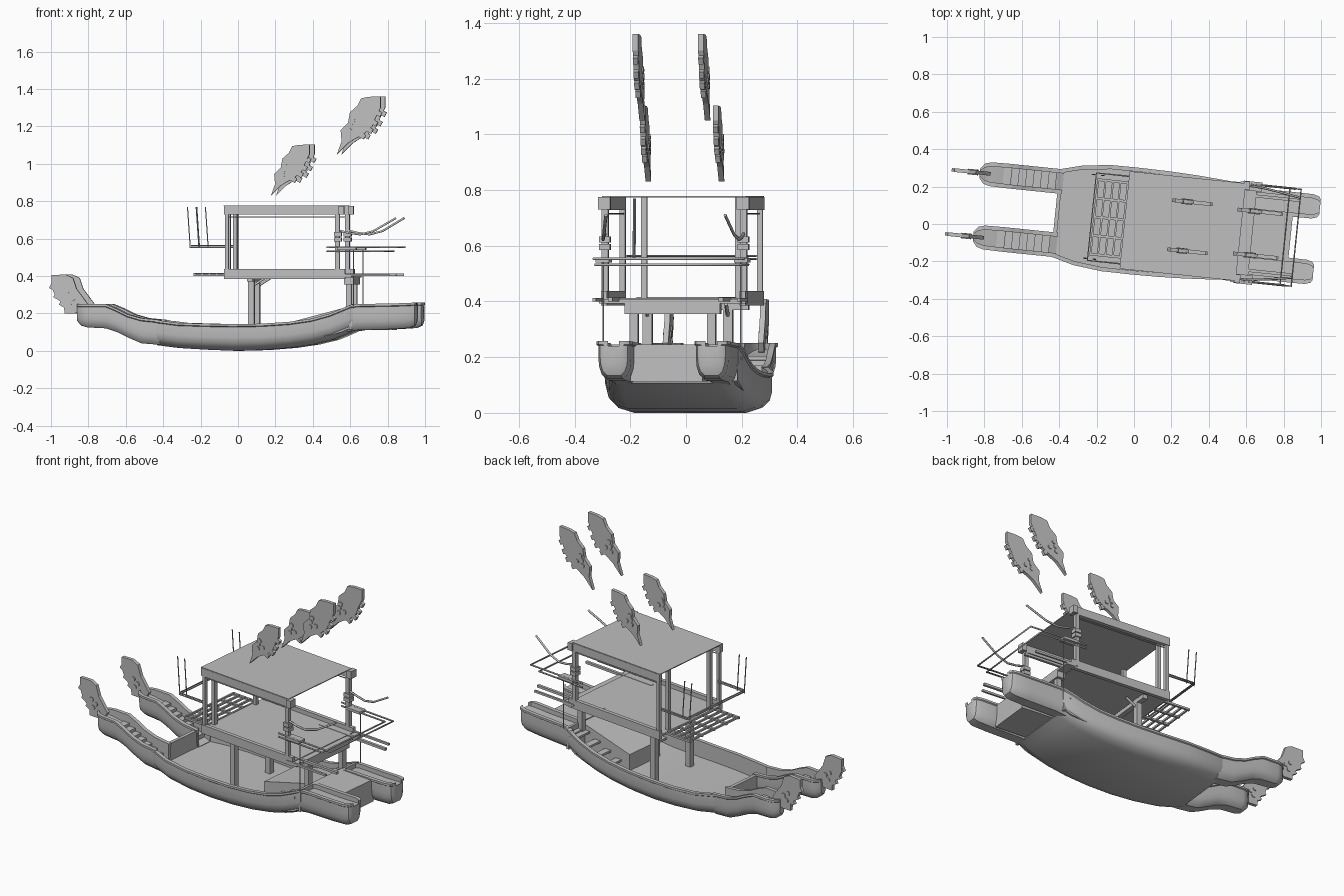
import bpy, bmesh, math
from mathutils import Matrix, Vector

cube = bpy.data.objects.get("Cube")
if cube:
    bpy.data.objects.remove(cube)

grey = bpy.data.materials.new("plain grey")
grey.use_nodes = True
grey.diffuse_color = (0.52, 0.52, 0.52, 1)
grey.node_tree.nodes["Principled BSDF"].inputs["Base Color"].default_value = (0.52, 0.52, 0.52, 1)

# The whole boat is built along x and then turned slightly in plan
TURN = Matrix.Rotation(math.radians(-5.9), 4, "Z") @ Matrix.Translation((0, 0.016, 0))
SIDES = (("right", -1), ("left", 1))

# Half cross-sections as (share of half width, share of height)
FLAT = [(1, .5), (.97, .28), (.88, .1), (.72, 0)]
ROUND = [(1, .55), (.95, .32), (.8, .12), (.5, 0)]


def place(name, data):
    data.materials.append(grey)
    obj = bpy.data.objects.new(name, data)
    bpy.context.collection.objects.link(obj)
    obj.matrix_world = TURN
    return obj


def from_bmesh(name, bm, smooth=False):
    bmesh.ops.recalc_face_normals(bm, faces=bm.faces)
    me = bpy.data.meshes.new(name)
    bm.to_mesh(me)
    bm.free()
    obj = place(name, me)
    if smooth:
        bpy.ops.object.select_all(action="DESELECT")
        obj.select_set(True)
        bpy.context.view_layer.objects.active = obj
        bpy.ops.object.shade_smooth_by_angle(angle=math.radians(35))
    return obj


def box(name, x, y, z):
    """Box from (min, max) pairs."""
    bm = bmesh.new()
    lo, hi = Vector((x[0], y[0], z[0])), Vector((x[1], y[1], z[1]))
    m = Matrix.Translation((lo + hi) / 2) @ Matrix.Diagonal((*(hi - lo), 1))
    bmesh.ops.create_cube(bm, size=1, matrix=m)
    return from_bmesh(name, bm)


def post(name, x, y, z0, z1, r):
    return box(name, (x - r, x + r), (y - r, y + r), (z0, z1))


def tube(name, pts, r):
    cu = bpy.data.curves.new(name, "CURVE")
    cu.dimensions = "3D"
    cu.bevel_depth, cu.bevel_resolution, cu.use_fill_caps = r, 1, True
    sp = cu.splines.new("POLY")
    sp.points.add(len(pts) - 1)
    for p, co in zip(sp.points, pts):
        p.co = (*co, 1)
    return place(name, cu)


def slab(bm, outline, y, t):
    """Side-view outline extruded to half thickness t about y."""
    face = bm.faces.new([bm.verts.new((x, y - t, z)) for x, z in outline])
    ext = bmesh.ops.extrude_face_region(bm, geom=[face])
    bmesh.ops.translate(bm, vec=(0, 2 * t, 0), verts=[v for v in ext["geom"] if isinstance(v, bmesh.types.BMVert)])


def trough(name, stations, section, yc=0.0):
    """Open hull lofted through stations of (x, half width, keel, rim, floor)."""
    bm = bmesh.new()
    rings = []
    for x, w, keel, rim, floor in stations:
        h = rim - keel
        wall = min(0.016, w * 0.4)
        half = [(w + .006, rim), (w + .006, rim - .012), (w, rim - .016)]
        half += [(w * a, keel + h * b) for a, b in section]
        inner = [(w - wall, floor), (w - wall, rim)]
        ring = half + [(-y, z) for y, z in reversed(half)]
        ring += [(-y, z) for y, z in reversed(inner)] + inner
        rings.append([bm.verts.new((x, yc + y, z)) for y, z in ring])
    for a, b in zip(rings, rings[1:]):
        for i in range(len(a)):
            j = (i + 1) % len(a)
            bm.faces.new((a[i], a[j], b[j], b[i]))
    for ring in (rings[0], rings[-1]):
        bm.faces.new(ring)
    return from_bmesh(name, bm, True)


def head(name, outline, y, eyes, teeth):
    """Flat carved head with studs on both faces and a toothed edge."""
    bm = bmesh.new()
    t = 0.01
    slab(bm, outline, y, t)
    turn = Matrix.Rotation(math.pi / 2, 4, "X")
    for x, z in eyes:
        bmesh.ops.create_cone(bm, cap_ends=True, segments=10, radius1=.013, radius2=.013,
                              depth=2 * t + .01, matrix=Matrix.Translation((x, y, z)) @ turn)
    for x, z in teeth:
        m = Matrix.Translation((x, y, z)) @ Matrix.Rotation(.5, 4, "Y") @ Matrix.Diagonal((.034, .018, .026, 1))
        bmesh.ops.create_cube(bm, size=1, matrix=m)
    return from_bmesh(name, bm)


# Main hull, forked bow and forked stern
trough("main_hull", [(-.42, .23, .03, .165, .06), (-.3, .262, .015, .15, .055), (-.15, .279, .006, .145, .05),
                     (0, .28, 0, .143, .05), (.15, .278, .004, .145, .05), (.3, .272, .016, .155, .055),
                     (.42, .264, .034, .172, .07), (.52, .256, .058, .2, .085), (.58, .25, .082, .225, .1),
                     (.64, .238, .108, .25, .13)], FLAT)
bow = [(-.4, .06, .032, .165, .062), (-.5, .06, .04, .175, .1), (-.57, .06, .07, .195, .13),
       (-.63, .06, .1, .225, .165), (-.69, .06, .12, .25, .195), (-.79, .058, .125, .25, .21),
       (-.825, .048, .135, .25, .22), (-.848, .02, .16, .25, .23)]
stern = [(.6, .06, .1, .235, .21), (.66, .06, .11, .25, .225), (.85, .06, .116, .253, .225),
         (.94, .059, .122, .256, .23), (.97, .05, .135, .258, .235), (.98, .034, .16, .258, .24)]
for side, s in SIDES:
    trough(side + "_bow_prong", bow, ROUND, .17 * s)
    trough(side + "_stern_prong", stern, ROUND, .176 * s)
    for i in range(7):
        x, z = -.46 - i * .04, .1 + i * .0175
        box(f"{side}_bow_step", (x - .022, x + .022), (.17 * s - .046, .17 * s + .046), (z - .03, z))
box("bow_transom", (-.425, -.405), (-.125, .125), (.035, .16))
box("stern_deck", (.625, .84), (-.13, .13), (.112, .245))
box("stern_bulkhead", (.62, .635), (-.235, .235), (.115, .245))

# Sloping centre ramp with a stair of benches on each side of it
ramp = bmesh.new()
slab(ramp, [(.28, .05), (.28, .15), (.62, .24), (.62, .1)], 0, .125)
from_bmesh("stern_ramp", ramp)
for side, s in SIDES:
    for i in range(4):
        x, z = .34 + i * .075, .09 + i * .033
        box(side + "_rowing_bench", (x, x + .04), sorted((.12 * s, .248 * s)), (z, z + .012))

# Posts carrying the upper deck
for side, s in SIDES:
    post(side + "_middle_support", .085, .145 * s, .05, .395, .017)
    post(side + "_stern_support", .61, .14 * s, .2, .4, .015)
    tube(side + "_middle_brace", [(.09, .145 * s, .345), (.16, .145 * s, .39)], .007)
    tube(side + "_stay_rod", [(.645, .248 * s, .24), (.645, .248 * s, .555)], .003)
box("middle_crossbeam", (.07, .1), (-.22, .22), (.37, .395))
box("stern_crossbeam", (.585, .635), (-.172, .172), (.355, .4))

# Upper deck and its side beams
box("upper_floor", (-.05, .6), (-.25, .25), (.4, .412))
box("floor_end_plank", (.575, .635), (-.265, .265), (.392, .408))
for side, s in SIDES:
    box(side + "_floor_beam", (-.05, .6), (.25 * s - .011, .25 * s + .011), (.385, .437))
    box(side + "_long_bar", (.4, .87), (.2 * s - .008, .2 * s + .008), (.4, .414))
    box(side + "_outer_bar", (.56, .84), (.26 * s - .006, .26 * s + .006), (.4, .412))

# Roof and cabin posts
box("roof_sheet", (-.052, .572), (-.26, .26), (.773, .778))
for side, s in SIDES:
    box(side + "_roof_beam", (-.05, .59), (.25 * s - .012, .25 * s + .012), (.728, .775))
    post(side + "_front_post", -.035, .248 * s, .4, .735, .01)
    post(side + "_inner_front_post", -.035, .17 * s, .41, .775, .011)
    post(side + "_rear_post", .56, .25 * s, .4, .735, .012)
    box(side + "_roof_bracket", (.565, .595), (.25 * s - .022, .25 * s + .022), (.73, .775))
    for z in (.585, .612):
        post(side + "_post_collar", .562, .25 * s, z, z + .022, .02)
    tube(side + "_upper_rail", [(-.04, .245 * s, .715), (.56, .245 * s, .715)], .003)

# Front balcony: grille floor, rail and thin poles
for i in range(5):
    x = -.215 + i * .04
    box("balcony_bar", (x - .005, x + .005), (-.2, .2), (.405, .416))
for y in (-.2, -.1, 0, .1, .2):
    box("balcony_runner", (-.22, -.04), (y - .007, y + .007), (.4, .412))
for z in (.553, .563):
    tube("front_rail", [(-.04, -.235, z), (-.228, -.235, z), (-.228, .235, z), (-.04, .235, z)], .004)
for side, s in SIDES:
    for x in (-.185, -.235):
        tube(side + "_thin_pole", [(x, .225 * s, .55), (x - .015, .225 * s, .77)], .003)

# Stern rails, shelves and curved arms
for z, x in ((.532, .81), (.553, .87)):
    tube("stern_rail", [(.5, -.26, z), (x, -.26, z), (x, .26, z), (.5, .26, z)], .005)
for side, s in SIDES:
    box(side + "_stern_shelf", (.56, .66), sorted((.225 * s, .275 * s)), (.54, .556))
    tube(side + "_curved_arm", [(.56, .25 * s, .645), (.62, .25 * s, .63), (.68, .245 * s, .622),
                                (.75, .235 * s, .64), (.87, .215 * s, .71)], .006)

# Carved heads: two on the bow, four above the roof
bow_outline = [(-.985, .405), (-.985, .34), (-.96, .28), (-.92, .25), (-.915, .2), (-.86, .2), (-.81, .22),
               (-.79, .25), (-.82, .29), (-.85, .33), (-.87, .39), (-.91, .408)]
sky_outline = [(0, 0), (.025, .07), (.02, .13), (.06, .17), (.07, .225), (.11, .26), (.13, .3), (.17, .308),
               (.235, .31), (.235, .25), (.205, .19), (.19, .15), (.14, .105), (.1, .085), (.06, .06)]
studs = [(.07, .125), (.075, .155), (.085, .18), (.11, .14)]
spikes = [(.135, .1), (.175, .13), (.2, .17), (.222, .22)]
for side, s in SIDES:
    head(side + "_bow_head", bow_outline, .172 * s, [(-.9, .3), (-.87, .28), (-.89, .255)],
         [(-.978, .34), (-.955, .29), (-.925, .25)])
    for label, x0, z0, k, y in (("lower", .19, .83, .88, .132), ("upper", .543, 1.05, 1, .118)):
        fit = lambda pts: [(x0 + k * x, z0 + k * z) for x, z in pts]
        head(f"{side}_{label}_floating_head", fit(sky_outline), y * s, fit(studs), fit(spikes))
